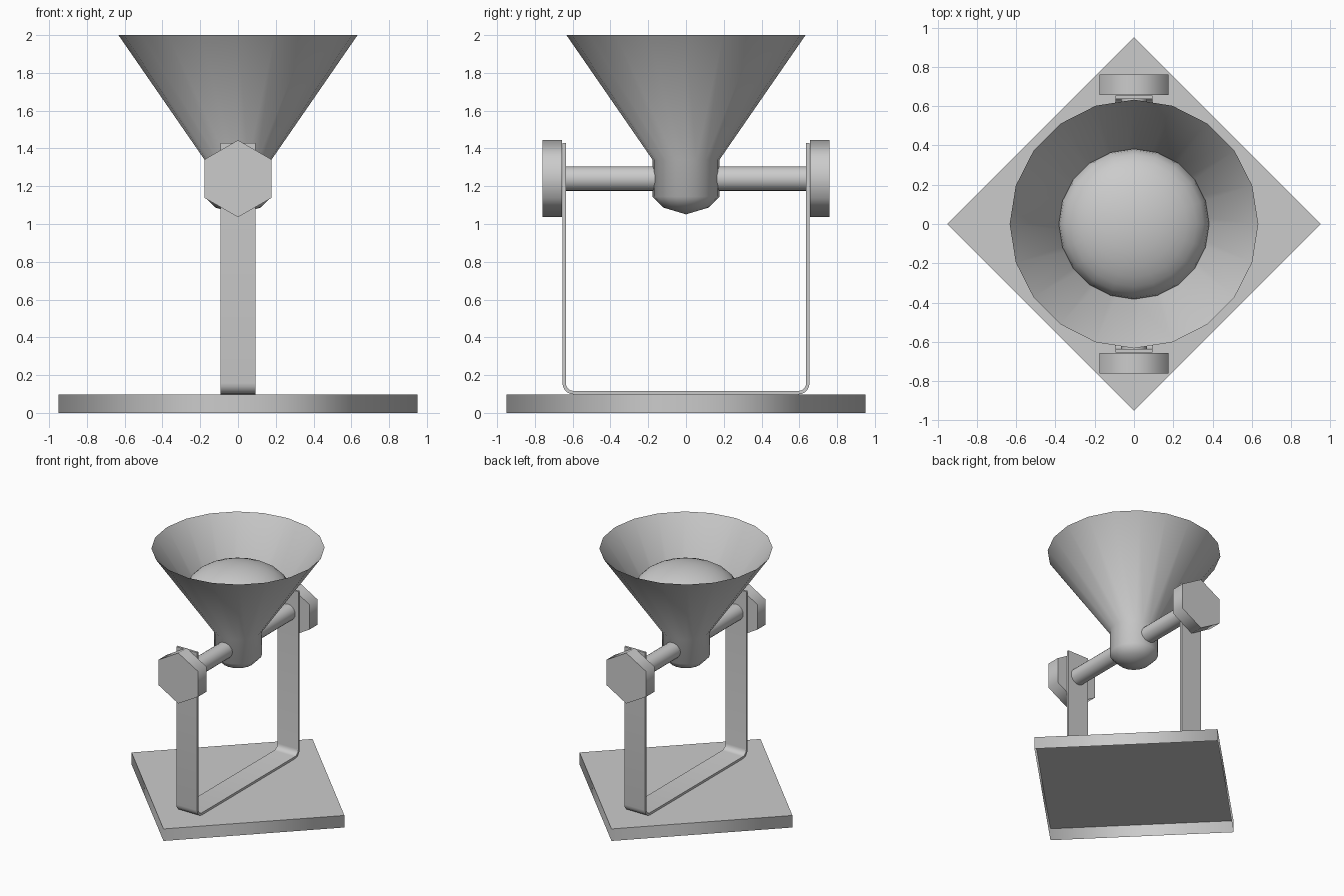
import bpy, bmesh, math
from mathutils import Matrix, Vector

if "Cube" in bpy.data.objects:
    bpy.data.objects.remove(bpy.data.objects["Cube"])

AXLE_Z = 1.24


def finish(name, bm, angle=None):
    bmesh.ops.remove_doubles(bm, verts=bm.verts, dist=1e-5)
    mesh = bpy.data.meshes.new(name)
    bm.to_mesh(mesh)
    bm.free()
    obj = bpy.data.objects.new(name, mesh)
    bpy.context.collection.objects.link(obj)
    if angle:
        bpy.ops.object.select_all(action='DESELECT')
        bpy.context.view_layer.objects.active = obj
        obj.select_set(True)
        bpy.ops.object.shade_smooth_by_angle(angle=math.radians(angle))
    return obj


def prism(name, sides, radius, depth, centre, along_y=False, open_bottom=False):
    """Regular prism with smooth sides and flat caps."""
    bm = bmesh.new()
    m = Matrix.Translation(centre)
    if along_y:
        m = m @ Matrix.Rotation(math.pi / 2, 4, 'X')
    bmesh.ops.create_cone(bm, cap_ends=True, segments=sides, radius1=radius,
                          radius2=radius, depth=depth, matrix=m)
    axis = Vector((0, 1, 0)) if along_y else Vector((0, 0, 1))
    bm.normal_update()
    for f in bm.faces:
        f.smooth = abs(f.normal.dot(axis)) < 0.5
    if open_bottom:
        caps = [f for f in bm.faces if f.normal.z < -0.5]
        bmesh.ops.delete(bm, geom=caps, context='FACES_ONLY')
    return finish(name, bm)


def lathe(name, profile, steps=20, angle=50):
    """Spin an (r, z) profile around the z axis."""
    bm = bmesh.new()
    verts = [bm.verts.new((r, 0, z)) for r, z in profile]
    edges = [bm.edges.new(p) for p in zip(verts, verts[1:])]
    bmesh.ops.spin(bm, geom=verts + edges, cent=(0, 0, 0), axis=(0, 0, 1),
                   angle=2 * math.pi, steps=steps, use_merge=False)
    bmesh.ops.remove_doubles(bm, verts=bm.verts, dist=1e-5)
    bmesh.ops.recalc_face_normals(bm, faces=bm.faces)
    return finish(name, bm, angle)


# Square base tray, hollow underneath, with its corners on the axes
prism("base_plate", 4, 0.95, 0.097, (0, 0, 0.0485), open_bottom=True)


# U-shaped bracket: bent strip with rounded lower corners
def u_path(half, bottom, radius):
    arc = [(half - radius + radius * math.cos(a), bottom + radius - radius * math.sin(a))
           for a in (math.radians(18 * i) for i in range(6))]
    side = [(half, 1.43)] + arc
    return side + [(-y, z) for y, z in reversed(side)]


bm = bmesh.new()
outer, inner = u_path(0.654, 0.098, 0.06), u_path(0.636, 0.116, 0.042)
rings = [[bm.verts.new((x, y, z)) for x, (y, z) in
          ((-0.093, o), (0.093, o), (0.093, i), (-0.093, i))]
         for o, i in zip(outer, inner)]
for a, b in zip(rings, rings[1:]):
    for k in range(4):
        j = (k + 1) % 4
        bm.faces.new((a[k], a[j], b[j], b[k]))
bm.faces.new(rings[0])
bm.faces.new(rings[-1])
bmesh.ops.recalc_face_normals(bm, faces=bm.faces)
finish("bracket", bm, 30)

# Axle rods and hexagonal knobs (points up and down) on both sides
for s, label in ((-1, "front"), (1, "back")):
    prism(label + "_axle", 20, 0.065, 0.49, (0, s * 0.397, AXLE_Z), along_y=True)
    prism(label + "_knob", 6, 0.204, 0.105, (0, s * 0.7085, AXLE_Z), along_y=True)

# Lamp shade: open cone, straight neck and rounded bottom
lathe("lamp_shade", [(0.633, 2.0), (0.177, 1.34), (0.177, 1.145),
                     (0.12, 1.087), (0, 1.051)])

# Flattened dome bulb seated inside the shade
lathe("bulb", [(0.383 * math.cos(a), 1.655 + 0.2 * math.sin(a))
               for a in (math.pi / 2 * i / 8 for i in range(9))])
